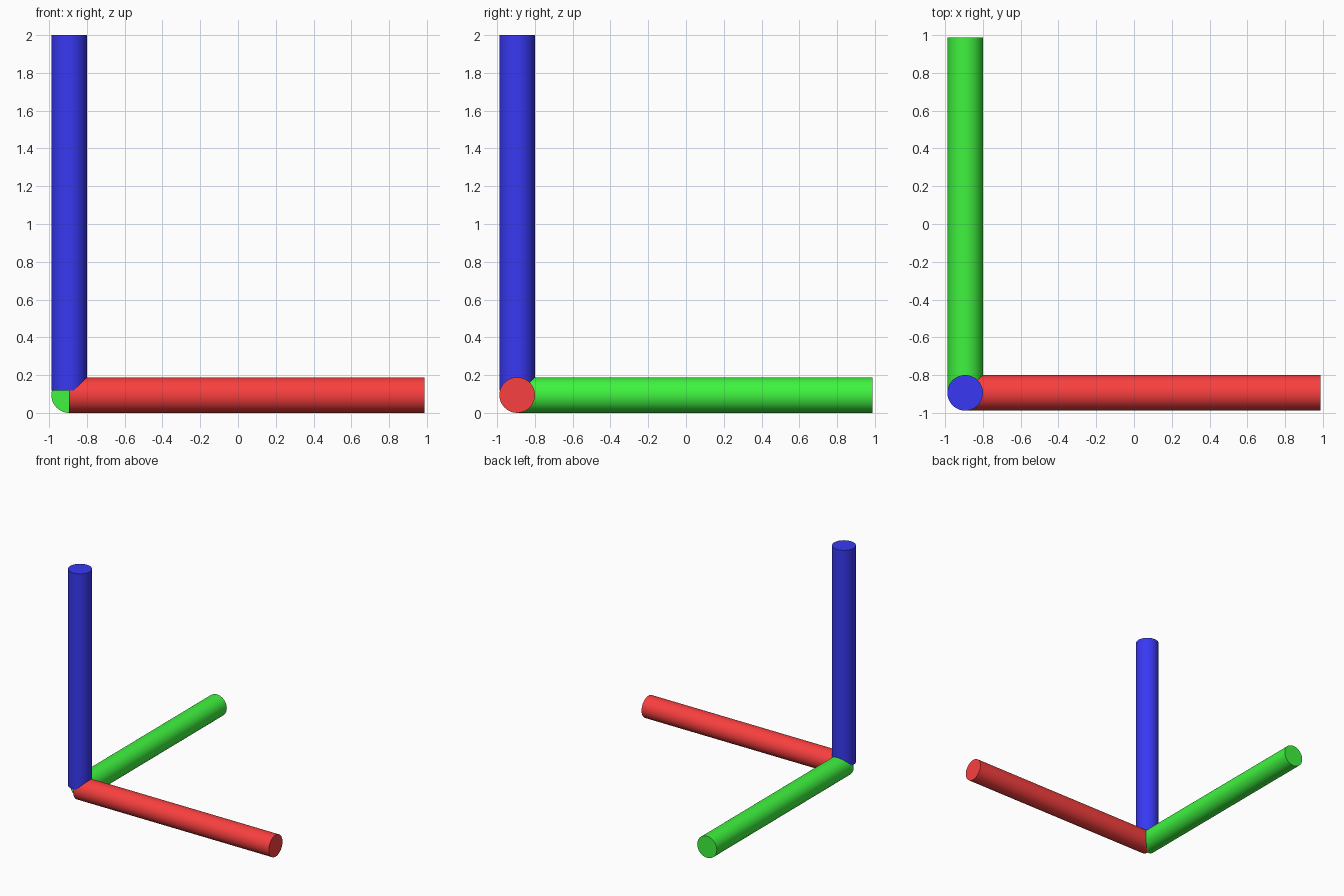
import bpy
from math import pi

if "Cube" in bpy.data.objects:
    bpy.data.objects.remove(bpy.data.objects["Cube"])

R = 2 / 21.25          # rod radius
LENGTH = 20 * R        # rod length
CORNER = -10.5 * R + R # x and y of the shared corner


def rod(name, centre, rotation, colour):
    bpy.ops.mesh.primitive_cylinder_add(vertices=64, radius=R, depth=LENGTH,
                                        location=centre, rotation=rotation)
    obj = bpy.context.object
    obj.name = name
    bpy.ops.object.shade_smooth_by_angle()
    mat = bpy.data.materials.new(name + "_colour")
    mat.diffuse_color = (*colour, 1)
    mat.use_nodes = True
    mat.node_tree.nodes["Principled BSDF"].inputs["Base Color"].default_value = mat.diffuse_color
    obj.data.materials.append(mat)


mid = CORNER + LENGTH / 2

# Two floor rods starting at the corner axis
rod("x_axis_rod", (mid, CORNER, R), (0, pi / 2, 0), (0.95, 0.05, 0.05))
rod("y_axis_rod", (CORNER, mid, R), (pi / 2, 0, 0), (0.05, 0.9, 0.05))

# Upright rod, raised slightly above the corner axis
rod("z_axis_rod", (CORNER, CORNER, 2 - LENGTH / 2), (0, 0, 0), (0.04, 0.04, 0.9))
